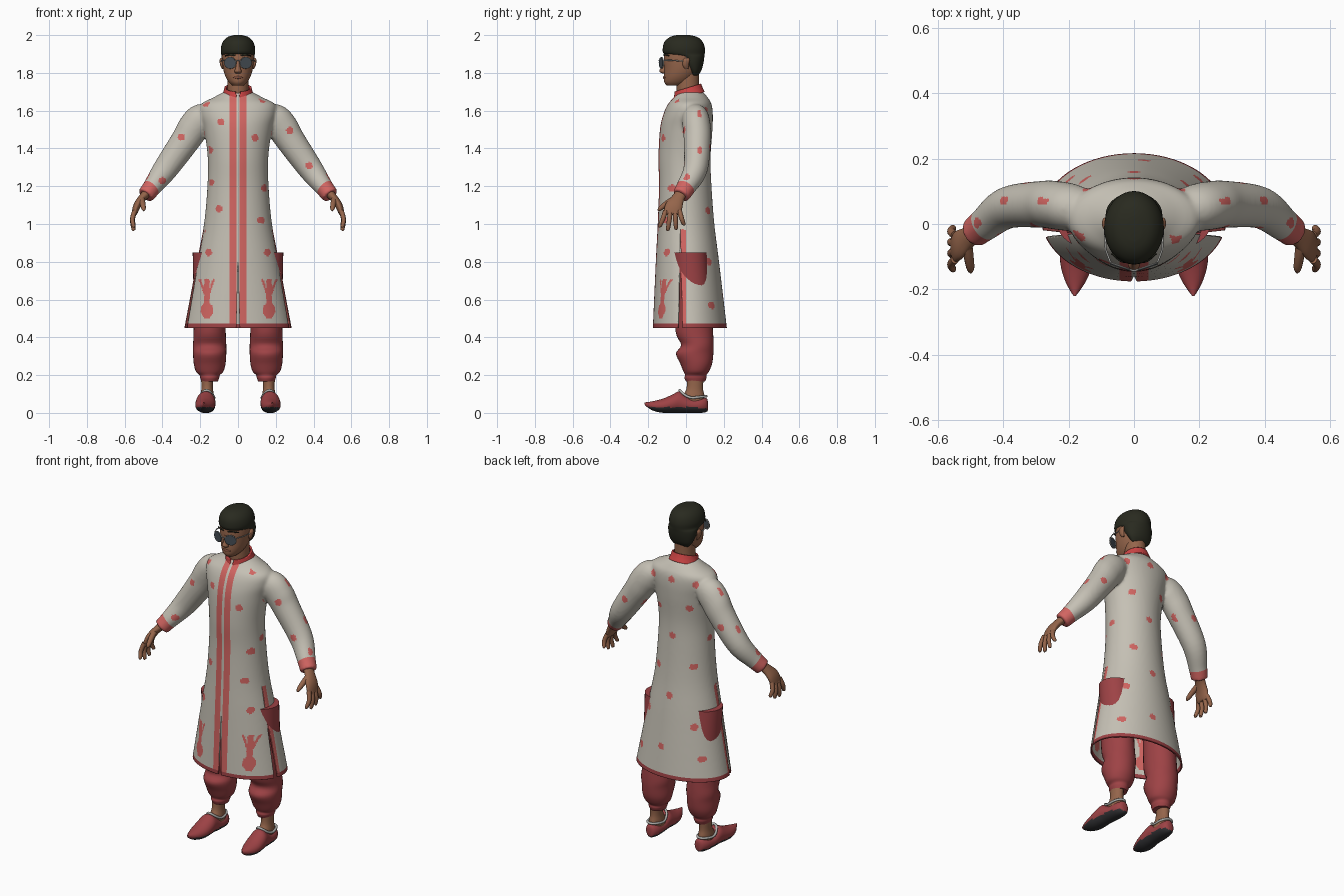
import bpy, bmesh, math
from mathutils import Vector

cube = bpy.data.objects.get("Cube")
if cube:
    bpy.data.objects.remove(cube)


def material(name, *rgb):
    m = bpy.data.materials.new(name)
    m.use_nodes = True
    m.diffuse_color = (*rgb, 1)
    m.node_tree.nodes["Principled BSDF"].inputs["Base Color"].default_value = (*rgb, 1)
    return m


cream = material("cream cloth", .56, .53, .46)
pattern = material("pattern red", .64, .13, .12)
collar_red = material("collar red", .62, .06, .06)
dark_red = material("trouser red", .34, .055, .06)
skin = material("skin", .30, .13, .07)
lip = material("lip brown", .22, .08, .05)
hair_mat = material("hair", .022, .023, .014)
glass = material("lens grey", .06, .075, .09)
silver = material("silver trim", .45, .45, .43)
sole_mat = material("sole", .03, .03, .033)
X, Y, Z = Vector((1, 0, 0)), Vector((0, 1, 0)), Vector((0, 0, 1))


def smooth_rows(rows, steps):
    """Catmull-Rom rows between the given ones."""
    out = []
    for i in range(len(rows) - 1):
        a, b, c, d = (rows[min(max(i + k, 0), len(rows) - 1)] for k in (-1, 0, 1, 2))
        for s in range(steps):
            t = s / steps
            out.append([q + t / 2 * (r - p + t * (2 * p - 5 * q + 4 * r - w + t * (3 * q - p - 3 * r + w)))
                        for p, q, r, w in zip(a, b, c, d)])
    return out + [list(rows[-1])]


def add_loft(bm, rows, n=24, steps=4, axis=None, ref=X, side=1, caps=True):
    """Skin ellipses (x, y, z, radius a, radius b) along a path."""
    rows = smooth_rows(rows, steps)
    pts = [Vector((r[0] * side, r[1], r[2])) for r in rows]
    rings = []
    for i, (p, r) in enumerate(zip(pts, rows)):
        t = axis or pts[min(i + 1, len(pts) - 1)] - pts[max(i - 1, 0)]
        t = t.normalized()
        a = (ref - t * ref.dot(t)).normalized()
        b = t.cross(a)
        angles = [math.tau * k / n for k in range(n)]
        rings.append([bm.verts.new(p + a * math.cos(g) * max(r[3], .001) + b * math.sin(g) * max(r[4], .001))
                      for g in angles])
    for lo, hi in zip(rings, rings[1:]):
        for k in range(n):
            bm.faces.new((lo[k], lo[(k + 1) % n], hi[(k + 1) % n], hi[k]))
    if caps:
        bm.faces.new(rings[0])
        bm.faces.new(rings[-1])
    bmesh.ops.recalc_face_normals(bm, faces=bm.faces)


def finish(name, bm, *mats):
    me = bpy.data.meshes.new(name)
    bm.to_mesh(me)
    bm.free()
    for m in mats:
        me.materials.append(m)
    ob = bpy.data.objects.new(name, me)
    bpy.context.collection.objects.link(ob)
    return ob


def loft(name, rows, mat, **kw):
    bm = bmesh.new()
    add_loft(bm, rows, **kw)
    return finish(name, bm, mat)


def upright(rows, cx=0):
    """Rows of (z, front y, back y, half width) as ellipses."""
    return [(cx, (f + b) / 2, z, w, (b - f) / 2) for z, f, b, w in rows]


def wire(name, pts, radius, mat, closed=False):
    cu = bpy.data.curves.new(name, "CURVE")
    cu.dimensions = "3D"
    cu.bevel_depth, cu.bevel_resolution = radius, 2
    sp = cu.splines.new("POLY")
    sp.points.add(len(pts) - 1)
    for q, p in zip(sp.points, pts):
        q.co = (*p, 1)
    sp.use_cyclic_u = closed
    cu.materials.append(mat)
    bpy.context.collection.objects.link(bpy.data.objects.new(name, cu))


# Coat: torso and sleeves merged into one cloth surface
bm = bmesh.new()
add_loft(bm, upright([(.42, -.177, .22, .29), (.8, -.16, .175, .218), (1, -.15, .15, .18), (1.2, -.143, .135, .162),
                      (1.35, -.146, .13, .16), (1.5, -.138, .14, .18), (1.58, -.12, .142, .2), (1.635, -.095, .135, .195),
                      (1.67, -.065, .115, .13), (1.7, -.045, .09, .075)]), n=64, steps=6, axis=Z)
sleeve = [(.13, .04, 1.58, .06, .05), (.19, .05, 1.557, .072, .082), (.235, .057, 1.51, .074, .084),
          (.28, .06, 1.44, .072, .077), (.385, .05, 1.29, .064, .066), (.455, .0, 1.195, .052, .05),
          (.49, -.028, 1.15, .047, .046)]
for side in (1, -1):
    add_loft(bm, sleeve, n=32, steps=6, ref=Y, side=side)
base = finish("coat_base", bm)
remesh = base.modifiers.new("merge", "REMESH")
remesh.mode, remesh.voxel_size = "VOXEL", .008
relax = base.modifiers.new("relax", "SMOOTH")
relax.factor, relax.iterations = .5, 8
cloth = bpy.data.meshes.new_from_object(base.evaluated_get(bpy.context.evaluated_depsgraph_get()))
bpy.data.objects.remove(base)
bm = bmesh.new()
bm.from_mesh(cloth)


def cut(where, co, no, clear=False):
    faces = [f for f in bm.faces if where(f.calc_center_median())]
    geom = set(faces) | {e for f in faces for e in f.edges} | {v for f in faces for v in f.verts}
    bmesh.ops.bisect_plane(bm, geom=list(geom), plane_co=co, plane_no=no, clear_inner=clear)


# Clean edges for hem, placket, cuffs and slits
cut(lambda c: True, (0, 0, .45), Z, True)
cut(lambda c: c.z < .6, (0, 0, .472), Z)
for x in (-.045, -.007, .008, .045):
    cut(lambda c: c.y < 0 and abs(c.x) < .08, (x, 0, 0), X)
cuff_at, cuff_dir = Vector((.458, -.003, 1.19)), Vector((.62, -.45, -.65))
for side in (1, -1):
    flip = Vector((side, 1, 1))
    cut(lambda c: c.x * side > .38, cuff_at * flip, cuff_dir * flip)
    cut(lambda c: c.z < 1 and abs(c.x) > .1, (0, -.03, .98), (0, 1, .02 * side))
    cut(lambda c: c.z < .82 and c.y < 0 and abs(c.x) < .08, (0, 0, .8), (1, 0, .025 * side))
cut(lambda c: c.z < 1 and abs(c.x) > .1, (0, 0, 0), Y)
gaps = [f for f in bm.faces for c in [f.calc_center_median()]
        if (abs(c.x) > .1 and abs(c.y + .03) < .02 * (.98 - c.z)) or (c.y < 0 and abs(c.x) < .025 * (.8 - c.z))]
bmesh.ops.delete(bm, geom=gaps, context="FACES")

# Scattered dots, given as (across, height)
front = [(-.09, 1.54), (-.17, 1.64), (.13, 1.66), (.09, 1.455), (-.15, 1.39), (-.145, 1.22), (.14, 1.19), (-.1, 1.08),
         (.12, 1.02), (-.19, .965), (-.155, .85), (.155, .85), (-.3, 1.46), (.275, 1.495), (.375, 1.31), (-.4, 1.23)]
back = [(0, 1.61), (.14, 1.6), (-.14, 1.6), (.1, 1.42), (-.1, 1.45), (0, 1.27), (-.12, 1.1), (.1, 1.07), (0, .92),
        (.16, .8), (-.15, .76), (.03, .62), (-.2, .58), (.2, .57), (.32, 1.4), (-.32, 1.4)]
flank = [(.075, 1.585), (0, 1.49), (.075, 1.39), (0, 1.25), (.085, 1.02), (.1, .78), (-.12, .85), (.115, .57)]


def is_motif(x, z):
    """Potted sprig near the front hem."""
    dx, h = abs(x - .165), z - .6
    pot = (dx / .034) ** 2 + ((z - .545) / .04) ** 2 < 1
    return pot or (dx < .014 and 0 < z - .5 < .21) or (0 < h < .11 and abs(dx - h * .35) < .006)


def coat_colour(c, n):
    ax = abs(c.x)
    if c.z < .472:
        return 2
    if c.y < 0 and (-.045 < c.x < -.007 or .008 < c.x < .045):
        return 1
    if ax > .38 and (Vector((ax, c.y, c.z)) - cuff_at).dot(cuff_dir) > 0:
        return 1
    if ax > .15 and c.z < .97 and -.03 < c.y < 0:
        return 1
    if n.y < -.3 and is_motif(ax, c.z):
        return 1
    dots, u = (front, c.x) if n.y < -.4 else (back, c.x) if n.y > .4 else (flank, c.y)
    return int(any(math.hypot(u - p, c.z - q) < .019 for p, q in dots))


bm.normal_update()
for f in bm.faces:
    f.material_index = coat_colour(f.calc_center_median(), f.normal)
coat = finish("coat", bm, cream, pattern, dark_red)
shell = coat.modifiers.new("thickness", "SOLIDIFY")
shell.thickness, shell.offset = .008, -1

# Stand collar with a front notch
bm = bmesh.new()
add_loft(bm, [(0, .016, 1.675, .086, .086), (0, .012, 1.7, .077, .079), (0, .009, 1.722, .072, .074)],
         n=64, axis=Vector((0, -.3, 1)), caps=False)
notch = [f for f in bm.faces for c in [f.calc_center_median()] if c.y < 0 and abs(c.x) < (c.z - 1.65) * .3]
bmesh.ops.delete(bm, geom=notch, context="FACES")
shell = finish("collar", bm, collar_red).modifiers.new("thickness", "SOLIDIFY")
shell.thickness = .01

# Head, neck and hair
loft("neck", upright([(1.64, -.04, .08, .06), (1.7, -.05, .07, .056), (1.8, -.05, .07, .056)]), skin, axis=Z)
loft("head", upright([(1.732, -.1, -.02, .028), (1.75, -.115, .02, .048), (1.78, -.117, .05, .066), (1.82, -.115, .075, .078),
                      (1.87, -.117, .085, .083), (1.92, -.11, .09, .083), (1.96, -.085, .08, .07), (1.985, -.04, .05, .04)]),
     skin, n=40, axis=Z)
loft("hair", upright([(1.785, .03, .062, .05), (1.81, .01, .08, .07), (1.85, -.025, .092, .084), (1.885, -.05, .097, .087),
                      (1.9, -.115, .099, .089), (1.93, -.123, .1, .091), (1.965, -.114, .088, .08), (1.99, -.085, .06, .055),
                      (2, -.05, .02, .02)]), hair_mat, n=40, steps=3, axis=Z)
loft("nose", upright([(1.796, -.122, -.1, .012), (1.808, -.141, -.1, .019), (1.83, -.133, -.1, .012),
                      (1.865, -.121, -.1, .009)]), skin, n=16, axis=Z)
loft("lips", [(-.026, -.109, 1.776, .002, .002), (0, -.116, 1.776, .006, .008), (.026, -.109, 1.776, .002, .002)],
     lip, n=12, axis=X, ref=Y)

for side, word in ((1, "left"), (-1, "right")):
    # Ears, brows and sunglasses
    loft(word + "_ear", [(.08, .004, 1.82, .004, .008), (.085, -.002, 1.84, .009, .016), (.088, .002, 1.868, .01, .018),
                         (.085, .004, 1.88, .004, .01)], skin, n=16, axis=Z, side=side)
    loft(word + "_brow", [(.015, -.117, 1.892, .003, .004), (.04, -.112, 1.897, .004, .005), (.068, -.09, 1.89, .003, .003)],
         hair_mat, n=8, ref=Y, side=side)
    facing = Vector((.35 * side, -1, 0)).normalized()
    across = Vector((facing.y, -facing.x, 0))
    mid = Vector((.041 * side, -.129, 1.853))
    tip = mid + facing * .005
    loft(word + "_lens", [(p.x, p.y, p.z, .032, .029) for p in (mid, tip)], glass, n=32, steps=1, axis=facing)
    wire(word + "_lens_rim", [mid + across * math.cos(a) * .032 + Z * math.sin(a) * .029
                              for a in (math.tau * k / 32 for k in range(32))], .0025, silver, True)
    wire(word + "_temple", [(.072 * side, -.117, 1.867), (.086 * side, -.08, 1.867), (.09 * side, .005, 1.86)], .003, silver)

    # Hand with four fingers and a thumb
    loft(word + "_palm", [(.475, -.02, 1.17, .032, .026), (.505, -.04, 1.14, .033, .021), (.533, -.062, 1.1, .045, .02),
                          (.547, -.073, 1.06, .045, .015), (.55, -.074, 1.05, .036, .009)], skin, ref=Y, side=side)
    for k, (y, length) in enumerate(((-.034, .07), (-.058, .092), (-.083, .098), (-.108, .08))):
        spread = (y + .065) * .7
        loft(f"{word}_finger_{k}", [(.547, y, 1.07, .013, .013), (.559, y + spread / 2, 1.065 - length / 2, .0125, .012),
                                    (.553, y + spread, 1.07 - length, .01, .01), (.551, y + spread, 1.063 - length, .004, .004)],
             skin, n=12, ref=Y, side=side)
    loft(word + "_thumb", [(.51, -.06, 1.135, .016, .016), (.505, -.1, 1.11, .015, .015), (.5, -.135, 1.083, .012, .012),
                           (.499, -.148, 1.07, .004, .004)], skin, n=12, side=side)

    # Gathered trouser leg
    loft(word + "_trouser_leg", upright([(.165, .0, .1, .043), (.185, -.008, .108, .05), (.2, -.005, .108, .054),
                                         (.22, -.014, .122, .073), (.26, -.03, .138, .084), (.315, -.053, .145, .088),
                                         (.36, -.026, .146, .088), (.43, -.055, .143, .085), (.6, -.06, .13, .085),
                                         (.85, -.07, .11, .09)], .15),
         dark_red, n=32, axis=Z, side=side)
    loft(word + "_ankle", upright([(.05, -.03, .1, .038), (.09, -.018, .098, .036), (.13, .003, .09, .031),
                                   (.2, .005, .095, .033)], .163), skin, axis=Z, side=side)

    # Pointed slipper with a dark sole
    bm = bmesh.new()
    profile = [(.116, .015, .06, .012), (.108, .005, .078, .028), (.08, 0, .08, .042), (.03, 0, .078, .046), (0, 0, .092, .048),
               (-.035, 0, .114, .05), (-.07, 0, .098, .053), (-.12, 0, .076, .05), (-.17, .01, .063, .034),
               (-.205, .03, .057, .014), (-.22, .045, .056, .003)]
    add_loft(bm, [(.168 - y * .06, y, (lo + hi) / 2, w, (hi - lo) / 2) for y, lo, hi, w in profile],
             n=28, steps=3, axis=Y, side=side)
    for f in bm.faces:
        f.material_index = int(f.normal.z < -.35 and f.calc_center_median().z < .03)
    finish(word + "_slipper", bm, dark_red, sole_mat)
    turns = [math.tau * k / 28 for k in range(28)]
    wire(word + "_slipper_trim", [((.166 + .04 * math.sin(a)) * side, .037 - .07 * math.cos(a),
                                   .08 + .04 * max(math.cos(a), 0) ** 2 + .008 * max(-math.cos(a), 0)) for a in turns],
         .007, silver, True)

wire("glasses_bridge", [(-.014, -.139, 1.862), (0, -.143, 1.866), (.014, -.139, 1.862)], .003, silver)

# Smooth shading with sharp edges kept
bpy.ops.object.select_all(action="DESELECT")
for ob in bpy.context.collection.objects:
    if ob.type == "MESH" and ob.data.materials:
        ob.select_set(True)
        bpy.context.view_layer.objects.active = ob
bpy.ops.object.shade_smooth_by_angle(angle=math.radians(45))
